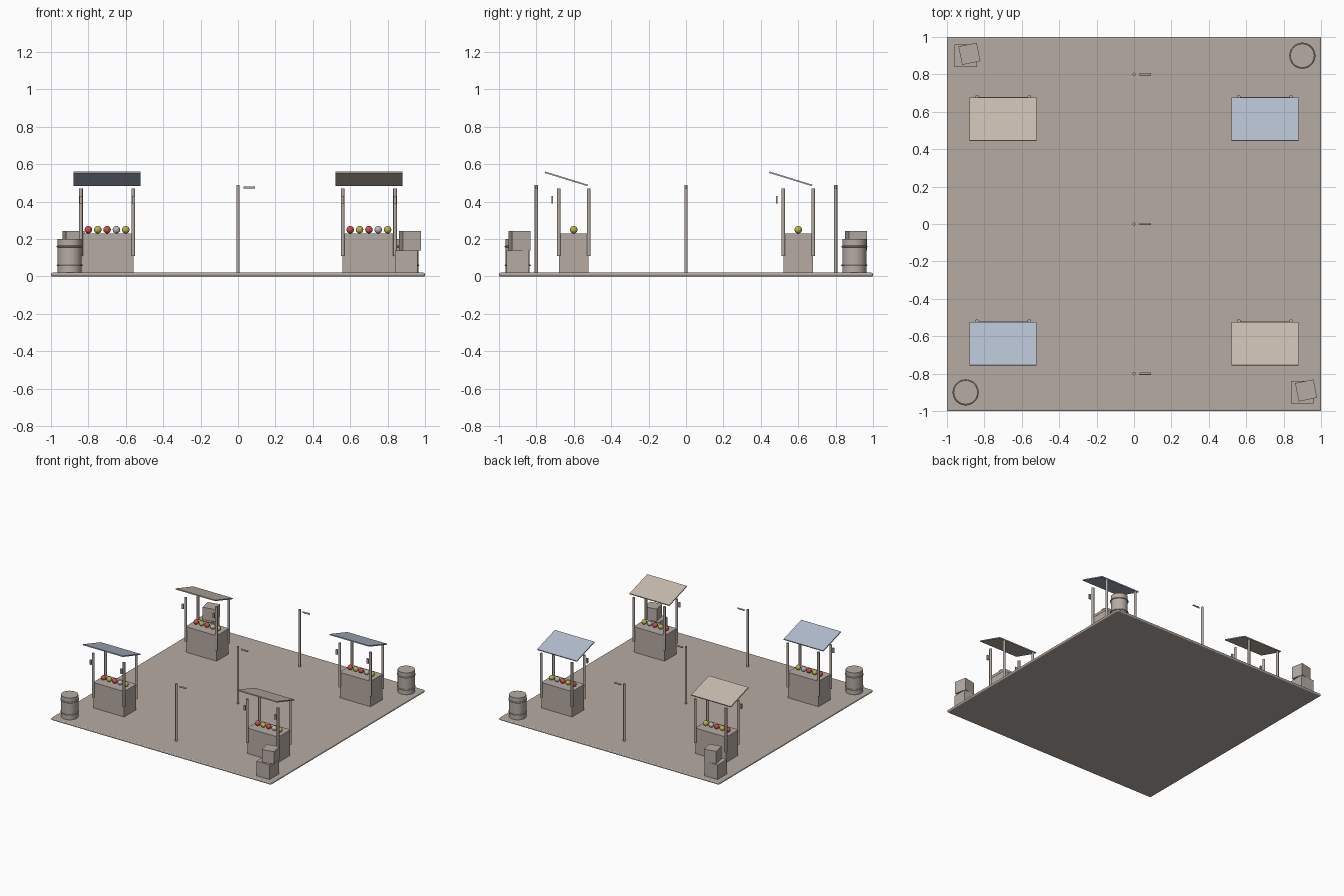
import bpy, math

if "Cube" in bpy.data.objects:
    bpy.data.objects.remove(bpy.data.objects["Cube"])


def material(name, rgb):
    m = bpy.data.materials.new(name)
    m.diffuse_color = (*rgb, 1)
    m.use_nodes = True
    m.node_tree.nodes["Principled BSDF"].inputs["Base Color"].default_value = m.diffuse_color
    return m


TAUPE = material("taupe wood", (0.47, 0.41, 0.37))
CREAM = material("cream canvas", (0.57, 0.50, 0.43))
BLUE = material("pale blue canvas", (0.45, 0.51, 0.62))
RED = material("red fruit", (0.60, 0.08, 0.07))
YELLOW = material("yellow fruit", (0.50, 0.46, 0.07))
GREY = material("grey fruit", (0.50, 0.48, 0.46))


def finish(name, mat, smooth=False):
    ob = bpy.context.object
    ob.name = name
    ob.data.materials.append(mat)
    if smooth:
        bpy.ops.object.shade_smooth_by_angle()
    return ob


def box(name, loc, size, mat=TAUPE, rot=(0, 0, 0), bevel=0):
    bpy.ops.mesh.primitive_cube_add(size=1, location=loc)
    ob = finish(name, mat)
    ob.scale = size
    bpy.ops.object.transform_apply(location=False, rotation=False, scale=True)
    ob.rotation_euler = rot
    if bevel:
        mod = ob.modifiers.new("soft edges", 'BEVEL')
        mod.width, mod.segments = bevel, 2
    return ob


def cylinder(name, loc, radius, depth, sides=16, rot=(0, 0, 0)):
    bpy.ops.mesh.primitive_cylinder_add(vertices=sides, radius=radius,
                                        depth=depth, location=loc, rotation=rot)
    return finish(name, TAUPE, True)


def stall(cx, cy, canvas):
    # Counter and its top board
    box("counter", (cx, cy, 0.115), (0.28, 0.156, 0.19))
    box("counter_top", (cx, cy, 0.22), (0.284, 0.16, 0.02))
    # Four posts, with a small lantern in front of each front post
    for sx in (-1, 1):
        x = cx + 0.14 * sx
        for sy in (-1, 1):
            cylinder("stall_post", (x, cy + 0.08 * sy, 0.29), 0.01, 0.36)
        box("lantern", (x, cy - 0.115, 0.41), (0.016, 0.01, 0.04))
    # Canopy sloping down towards the back
    box("canopy", (cx, cy - 0.04, 0.522), (0.36, 0.24, 0.008), canvas, (-0.3, 0, 0))
    # Row of fruit
    for i, mat in enumerate((RED, YELLOW, RED, GREY, YELLOW)):
        bpy.ops.mesh.primitive_uv_sphere_add(
            segments=20, ring_count=12, radius=0.02,
            location=(cx + 0.05 * (i - 2), cy, 0.25))
        finish("fruit", mat, True)


def lamp(y):
    cylinder("lamp_pole", (0, y, 0.255), 0.009, 0.47)
    cylinder("lamp_arm", (0.06, y, 0.475), 0.006, 0.06, 12, (0, math.pi / 2, 0))


def barrel(x, y):
    cylinder("barrel", (x, y, 0.11), 0.064, 0.18, 32)
    for z in (0.06, 0.16):
        bpy.ops.mesh.primitive_torus_add(major_radius=0.065, minor_radius=0.005,
                                         major_segments=32, minor_segments=8,
                                         location=(x, y, z))
        finish("barrel_hoop", TAUPE, True)


def crates(x, y):
    box("lower_crate", (x, y, 0.08), (0.12, 0.12, 0.12))
    box("upper_crate", (x + 0.02, y + 0.01, 0.191), (0.1, 0.1, 0.102), rot=(0, 0, 0.2))


# Market square
ground = box("ground_slab", (0, 0, 0.01), (2, 2, 0.02))
rounding = ground.modifiers.new("rounded slab", 'BEVEL')
rounding.width, rounding.segments = 0.008, 3

for sx in (-1, 1):
    for sy in (-1, 1):
        stall(0.7 * sx, 0.6 * sy, BLUE if sx == sy else CREAM)
    barrel(0.9 * sx, 0.9 * sx)
    crates(0.9 * sx, -0.9 * sx)
for y in (-0.8, 0, 0.8):
    lamp(y)
